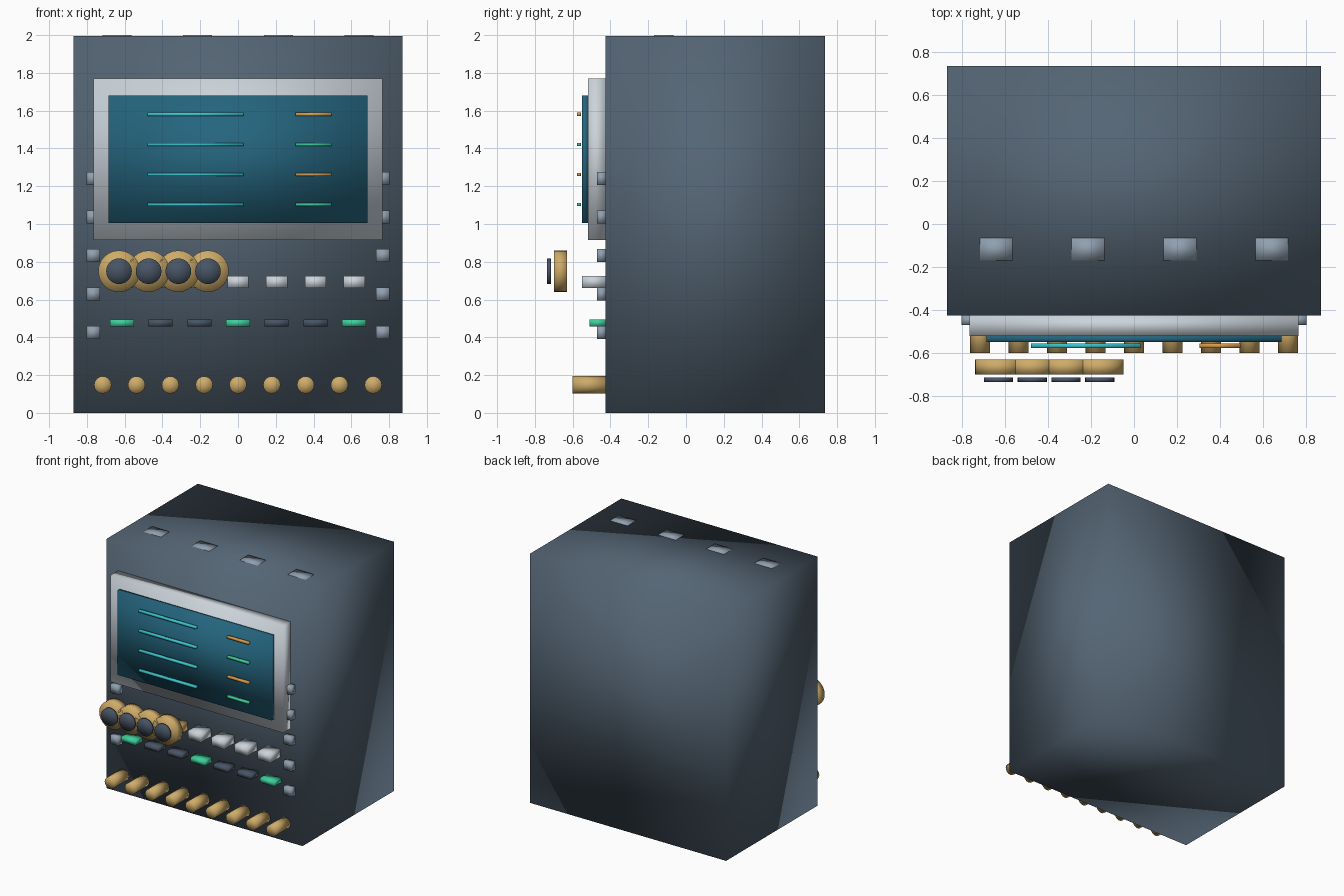
import bpy, bmesh
from math import pi
from mathutils import Matrix

old = bpy.data.objects.get("Cube")
if old:
    bpy.data.objects.remove(old, do_unlink=True)


def material(name, r, g, b):
    m = bpy.data.materials.new(name)
    m.use_nodes = True
    m.diffuse_color = (r, g, b, 1)
    m.node_tree.nodes["Principled BSDF"].inputs["Base Color"].default_value = (r, g, b, 1)
    return m


slate = material("slate", .09, .13, .175)
silver = material("silver", .6, .66, .71)
teal = material("screen teal", .018, .13, .21)
brass = material("brass", .62, .41, .14)
green = material("signal green", .05, .62, .33)
cyan = material("cyan", .045, .56, .62)
amber = material("amber", .7, .33, .07)
steel = material("steel", .28, .35, .43)
dark = material("dark slate", .065, .09, .13)


def finish(name, bm, mat):
    me = bpy.data.meshes.new(name)
    bm.to_mesh(me)
    bm.free()
    me.materials.append(mat)
    me.shade_smooth()
    ob = bpy.data.objects.new(name, me)
    bpy.context.collection.objects.link(ob)
    return ob


def box(name, mat, x, y, z):
    """Box from (low, high) pairs along each axis."""
    bm = bmesh.new()
    bmesh.ops.create_cube(bm, size=1)
    size = [hi - lo for lo, hi in (x, y, z)]
    mid = [(hi + lo) / 2 for lo, hi in (x, y, z)]
    bmesh.ops.transform(bm, verts=bm.verts,
                        matrix=Matrix.Translation(mid) @ Matrix.Diagonal((*size, 1)))
    return finish(name, bm, mat)


def around(c, w):
    return (c - w / 2, c + w / 2)


def disc(name, mat, x, z, radius, y, sides):
    """Cylinder whose axis runs front to back."""
    bm = bmesh.new()
    bmesh.ops.create_cone(bm, cap_ends=True, cap_tris=True, segments=sides,
                          radius1=radius, radius2=radius, depth=y[1] - y[0])
    bmesh.ops.transform(bm, verts=bm.verts,
                        matrix=Matrix.Translation((x, sum(y) / 2, z)) @ Matrix.Rotation(pi / 2, 4, 'X'))
    return finish(name, bm, mat)


FRONT = -.425

# Cabinet, bezel and screen
box("cabinet", slate, (-.87, .87), (FRONT, .735), (0, 1.995))
box("screen_bezel", silver, (-.765, .765), (-.52, FRONT), (.915, 1.77))
box("screen", teal, (-.685, .685), (-.55, -.52), (1.005, 1.68))

# Readout lines on the screen
for i in range(4):
    z = around(1.58 - .159 * i, .018)
    box(f"long_readout_{i}", cyan, (-.478, .03), (-.577, -.555), z)
    box(f"short_readout_{i}", green if i % 2 else amber, (.305, .495), (-.577, -.555), z)

# Floating dials with dark caps
for i in range(4):
    x = -.63 + .157 * i
    disc(f"dial_{i}", brass, x, .75, .11, (-.70, -.63), 24)
    disc(f"dial_cap_{i}", dark, x, .75, .068, (-.735, -.715), 24)

# Push buttons and the key row below them
for i in range(7):
    x = (i - 3) * .205
    box(f"button_{i}", brass if i < 3 else silver,
        around(x, .113), (-.55, FRONT), (.66, .725))
    box(f"key_{i}", dark if i % 3 else green,
        around(x, .127), (-.51, FRONT), (.457, .495))

# Row of jack pegs
for i in range(9):
    disc(f"jack_peg_{i}", brass, (i - 4) * .179, .148, .046, (-.60, FRONT), 16)

# Side brackets, mirrored
for side, label in ((-1, "right"), (1, "left")):
    for i in range(5):
        box(f"{label}_bracket_{i}", steel, around(side * .767, .072),
            (-.47, FRONT), around(.425 + .204 * i, .068))

# Roof vents
for i in range(4):
    box(f"roof_vent_{i}", steel, around((i - 1.5) * .427, .153), (-.17, -.065), (1.97, 2))
